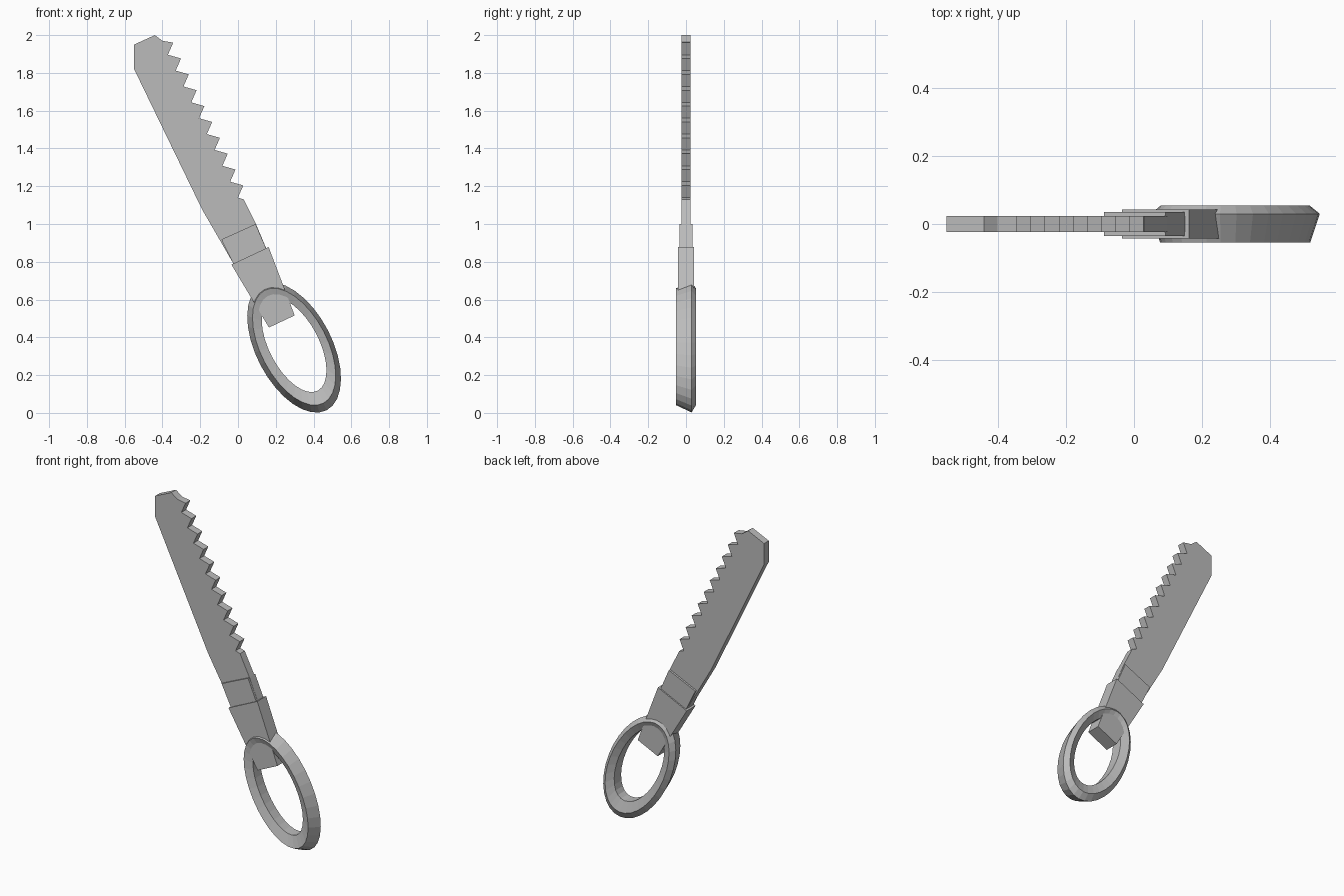
import bpy, bmesh, math

if "Cube" in bpy.data.objects:
    bpy.data.objects.remove(bpy.data.objects["Cube"])

steel = bpy.data.materials.new("steel grey")
steel.diffuse_color = (0.5, 0.5, 0.5, 1)
steel.use_nodes = True
steel.node_tree.nodes["Principled BSDF"].inputs["Base Color"].default_value = steel.diffuse_color


def finish(name, bm):
    bmesh.ops.recalc_face_normals(bm, faces=bm.faces[:])
    me = bpy.data.meshes.new(name)
    bm.to_mesh(me)
    bm.free()
    me.materials.append(steel)
    ob = bpy.data.objects.new(name, me)
    bpy.context.collection.objects.link(ob)
    return ob


def plate(name, outline, half):
    """Extrude a front-view (x, z) outline to y = -half .. +half."""
    bm = bmesh.new()
    front = [bm.verts.new((x, -half, z)) for x, z in outline]
    back = [bm.verts.new((x, half, z)) for x, z in outline]
    bm.faces.new(front)
    bm.faces.new(back[::-1])
    n = len(outline)
    for i in range(n):
        j = (i + 1) % n
        bm.faces.new((front[i], front[j], back[j], back[i]))
    return finish(name, bm)


# Blade: clipped tip, ten evenly stepped teeth, straight spine
outline = [(-0.03, 0.80), (-0.19, 1.077), (-0.55, 1.82), (-0.55, 1.95),
           (-0.44, 2.0), (-0.40, 1.97)]
for i in range(10):
    dx, dz = 0.0412 * i, -0.084 * i
    outline += [(-0.343 + dx, 1.96 + dz), (-0.371 + dx, 1.896 + dz)]
outline += [(0.03, 1.13), (0.095, 1.0), (0.15, 0.87)]
plate("blade", outline, 0.023)

# Collar gripping the blade root
plate("collar", [(-0.088, 0.918), (0.093, 1.0), (0.158, 0.85), (-0.01, 0.76)], 0.035)

# Tapered tang running down into the ring
plate("tang", [(-0.035, 0.785), (0.162, 0.878), (0.30, 0.516), (0.164, 0.452)], 0.043)

# Oval grip ring: five-sided section swept round a tilted ellipse
# section rows: (blend from outer 0 to inner 1, y)
SECTION = [(0.0, 0.03), (0.38, 0.054), (1.0, 0.033), (1.0, -0.035), (0.36, -0.054)]
SEG = 32
tilt = math.radians(27.5)
c, s = math.cos(tilt), math.sin(tilt)
bm = bmesh.new()
rows = []
for k in range(SEG):
    t = 2 * math.pi * k / SEG
    row = []
    for f, y in SECTION:
        u = (0.201 + (0.132 - 0.201) * f) * math.cos(t)   # across
        v = (0.374 + (0.271 - 0.374) * f) * math.sin(t)   # along
        row.append(bm.verts.new((0.297 + u * c - v * s, y,
                                 0.346 + 0.012 * f + u * s + v * c)))
    rows.append(row)
for k in range(SEG):
    a, b = rows[k], rows[(k + 1) % SEG]
    for i in range(5):
        j = (i + 1) % 5
        bm.faces.new((a[i], a[j], b[j], b[i]))
finish("grip_ring", bm)
